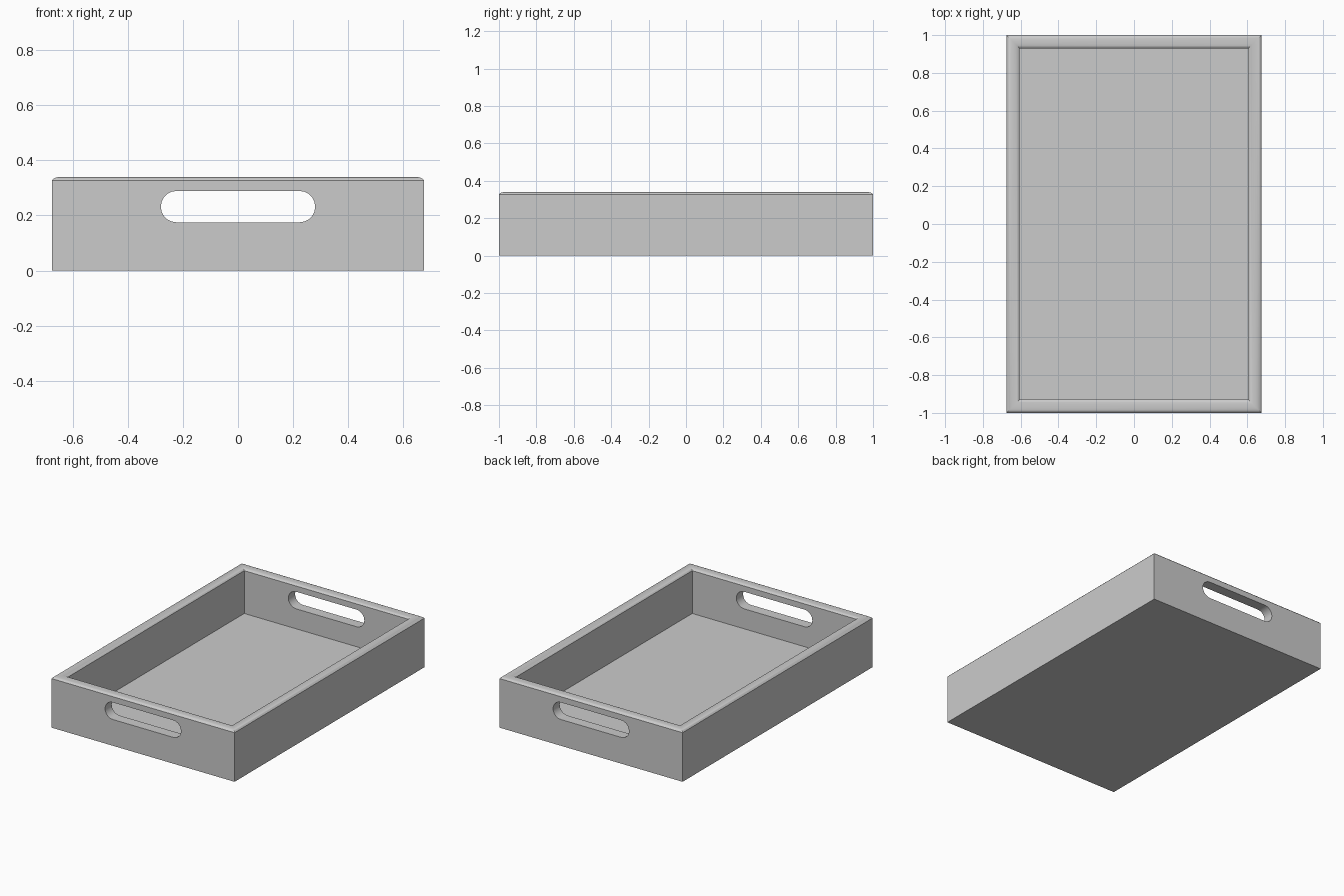
import bpy, bmesh
from math import pi, sin, cos, radians

if "Cube" in bpy.data.objects:
    bpy.data.objects.remove(bpy.data.objects["Cube"])

HX, HY = 0.675, 1.0          # outer half sizes
WALL, FLOOR = 0.07, 0.042    # wall and floor thickness


def make_object(name, bm):
    bmesh.ops.recalc_face_normals(bm, faces=bm.faces[:])
    mesh = bpy.data.meshes.new(name)
    bm.to_mesh(mesh)
    bm.free()
    obj = bpy.data.objects.new(name, mesh)
    bpy.context.collection.objects.link(obj)
    return obj


def skin(rings):
    """Join closed rings of points into a capped solid."""
    bm = bmesh.new()
    loops = [[bm.verts.new(p) for p in ring] for ring in rings]
    for a, b in zip(loops, loops[1:]):
        n = len(a)
        for i in range(n):
            j = (i + 1) % n
            bm.faces.new((a[i], a[j], b[j], b[i]))
    bm.faces.new(loops[0])
    bm.faces.new(loops[-1])
    return bm


def rectangle(inset, z):
    x, y = HX - inset, HY - inset
    return [(-x, -y, z), (x, -y, z), (x, y, z), (-x, y, z)]


# Tray: wall section with a softly rounded rim, mitred at the corners
half_rim = [(0, 0.327), (0.007, 0.334), (0.014, 0.3375), (0.024, 0.3395)]
rim = half_rim + [(WALL / 2, 0.34)] + [(WALL - i, z) for i, z in reversed(half_rim)]
section = [(0, 0)] + rim + [(WALL, FLOOR)]
tray = make_object("tray", skin([rectangle(i, z) for i, z in section]))

# Handle slots: one long rounded bar cuts both end walls
R, SLOT_X, SLOT_Z, N = 0.057, 0.28, 0.232, 10
outline = []
for side in (1, -1):
    for k in range(N + 1):
        a = side * pi / 2 * 1 - pi * k / N
        outline.append((side * (SLOT_X - R) + R * cos(a), SLOT_Z + R * sin(a)))
cutter = make_object("slot_cutter", skin([[(x, y, z) for x, z in outline] for y in (-1.2, 1.2)]))
cutter.hide_render = True

bpy.context.view_layer.objects.active = tray
tray.select_set(True)
cut = tray.modifiers.new("handle_slots", 'BOOLEAN')
cut.operation = 'DIFFERENCE'
cut.solver = 'EXACT'
cut.object = cutter
bpy.ops.object.modifier_apply(modifier=cut.name)
bpy.data.objects.remove(cutter)
bpy.ops.object.shade_smooth_by_angle(angle=radians(30))
